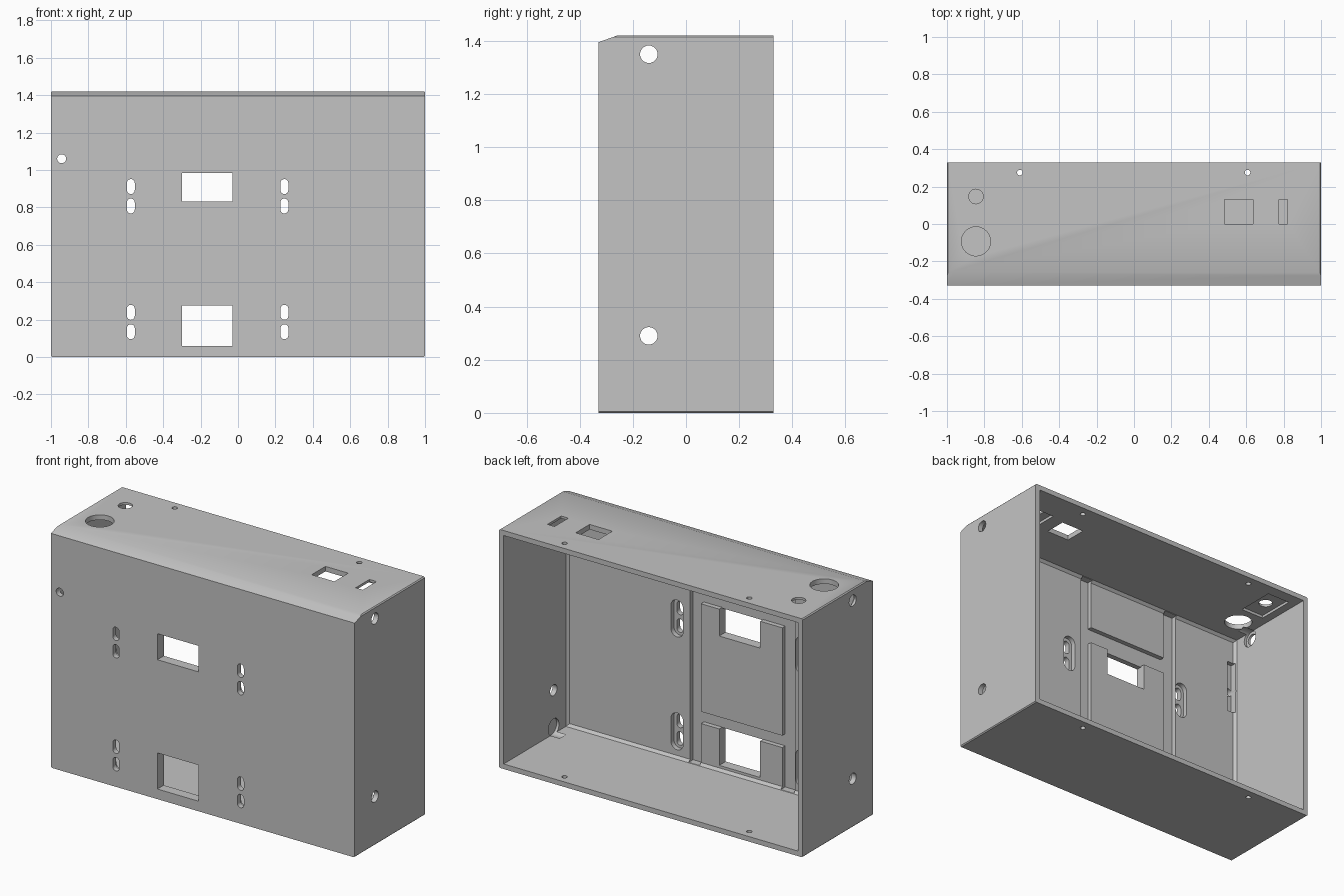
import bpy
import bmesh
from math import cos, sin, pi, radians
from mathutils import Vector

cube = bpy.data.objects.get("Cube")
if cube:
    bpy.data.objects.remove(cube, do_unlink=True)

GREY = (0.55, 0.55, 0.55, 1.0)
mat = bpy.data.materials.new("housing grey")
mat.use_nodes = True
mat.diffuse_color = GREY
mat.node_tree.nodes["Principled BSDF"].inputs["Base Color"].default_value = GREY

W, D, H = 1.0, 0.33, 1.42       # half width, half depth, height
WALL, FRONT = 0.03, 0.06        # side and front wall thickness
INNER = -D + FRONT              # inside face of the front wall
GROOVE = INNER - 0.028          # floor of the inside recesses


def rect(a0, a1, b0, b1):
    return [(a0, b0), (a1, b0), (a1, b1), (a0, b1)]


def capsule(a, b, width, height, n=12):
    """Vertical slot outline; a circle when width equals height."""
    r, s = width / 2, (height - width) / 2
    if s < 1e-5:
        return [(a + r * cos(pi * i / n), b + r * sin(pi * i / n)) for i in range(2 * n)]
    top = [(a + r * cos(pi * i / n), b + s + r * sin(pi * i / n)) for i in range(n + 1)]
    return top + [(2 * a - x, 2 * b - y) for x, y in top]


def prism(name, outline, axis, lo, hi):
    """Extrude a 2D outline along an axis between two positions."""
    def place(p, t):
        return {"x": (t, *p), "y": (p[0], t, p[1]), "z": (*p, t)}[axis]
    bm = bmesh.new()
    face = bm.faces.new([bm.verts.new(place(p, lo)) for p in outline])
    ext = bmesh.ops.extrude_face_region(bm, geom=[face])
    shift = Vector(place((0, 0), hi - lo))
    bmesh.ops.translate(bm, vec=shift,
                        verts=[v for v in ext["geom"] if isinstance(v, bmesh.types.BMVert)])
    bmesh.ops.recalc_face_normals(bm, faces=bm.faces)
    mesh = bpy.data.meshes.new(name)
    bm.to_mesh(mesh)
    bm.free()
    mesh.materials.append(mat)
    obj = bpy.data.objects.new(name, mesh)
    bpy.context.collection.objects.link(obj)
    return obj


def bevel(obj, offset, rule):
    """Chamfer the edges whose midpoint meets the rule."""
    bm = bmesh.new()
    bm.from_mesh(obj.data)
    edges = [e for e in bm.edges if rule((e.verts[0].co + e.verts[1].co) / 2)]
    bmesh.ops.bevel(bm, geom=edges, offset=offset, segments=1, affect="EDGES")
    bm.to_mesh(obj.data)
    bm.free()


# Outer shell with a sloping front top edge
case = prism("wall_box_housing",
             [(-D, 0), (D, 0), (D, H), (-0.26, H), (-D, 1.395)], "x", -W, W)
bevel(case, 0.006, lambda m: abs(m.y) < 0.2 and abs(m.x) > 0.9)


def cut_with(cutter):
    cutter.hide_render = True
    mod = case.modifiers.new("cut", "BOOLEAN")
    mod.operation, mod.solver, mod.object = "DIFFERENCE", "EXACT", cutter
    bpy.context.view_layer.objects.active = case
    bpy.ops.object.modifier_apply(modifier=mod.name)
    bpy.data.objects.remove(cutter, do_unlink=True)


def cut(outline, axis, lo, hi):
    cut_with(prism("cutter", outline, axis, lo, hi))


# Open back cavity with small chamfers around the front wall
cavity = prism("cavity", rect(-W + WALL, W - WALL, WALL, H - WALL), "y", INNER, D + 0.1)
bevel(cavity, 0.015, lambda m: m.y < INNER + 0.01)
cut_with(cavity)

# Grooves inside the front wall that leave raised mounting pads
for x0, x1 in ((0.09, 0.162), (-0.53, -0.445)):
    cut(rect(x0, x1, 0.032, H - 0.032), "y", GROOVE, INNER + 0.03)
for z0, z1 in ((0.277, 0.348), (0.99, 1.087)):
    cut(rect(-0.5, 0.13, z0, z1), "y", GROOVE, INNER + 0.02)

# Windows in the front, notched into the pads behind
for z0, z1 in ((0.06, 0.275), (0.83, 0.985)):
    cut(rect(-0.3, -0.03, z0, z1), "y", -D - 0.1, INNER + 0.1)
    cut(rect(-0.3, -0.03, z1 - 0.03, z1 + 0.02), "y", GROOVE, INNER + 0.02)

# Paired mounting slots, each pair in a rounded recess
for x in (-0.573, 0.248):
    for z in (0.188, 0.86):
        cut(capsule(x, z, 0.08, 0.22), "y", GROOVE, INNER + 0.02)
        for dz in (-0.053, 0.051):
            cut(capsule(x, z + dz, 0.042, 0.08), "y", -D - 0.1, INNER + 0.1)

# Indicator hole in the front with its inner pocket
cut(rect(-0.965, -0.915, 0.92, 1.24), "y", GROOVE, INNER + 0.04)
cut(capsule(-0.943, 1.06, 0.048, 0.048), "y", -D - 0.1, INNER + 0.1)

# Side holes through both walls
for z in (0.29, 1.35):
    cut(capsule(-0.14, z, 0.066, 0.066), "x", -W - 0.1, W + 0.1)

# Blind clearances in the side walls
cut(capsule(-0.14, 0.07, 0.1, 0.1), "x", 0.91, 0.985)
cut(capsule(-0.14, 1.35, 0.1, 0.1), "x", -0.985, -0.91)

# Connector pockets under the top
for x0, x1, y0, y1 in ((-0.92, -0.77, 0.03, 0.26), (0.72, 0.88, -0.05, 0.15)):
    cut(rect(x0, x1, y0, y1), "z", H - 0.06, H - 0.014)

# Openings in the top
for shape in (capsule(-0.845, -0.093, 0.156, 0.156), capsule(-0.845, 0.147, 0.078, 0.078),
              rect(0.485, 0.635, 0, 0.13), rect(0.775, 0.822, 0, 0.13)):
    cut(shape, "z", H - 0.1, H + 0.1)

# Screw holes near the back edge through top and bottom
for x in (-0.61, 0.607):
    cut(capsule(x, 0.275, 0.03, 0.03), "z", -0.1, H + 0.1)

# Smooth the round walls and keep the edges sharp
bpy.ops.object.select_all(action="DESELECT")
case.select_set(True)
bpy.context.view_layer.objects.active = case
bpy.ops.object.shade_smooth_by_angle(angle=radians(20))
